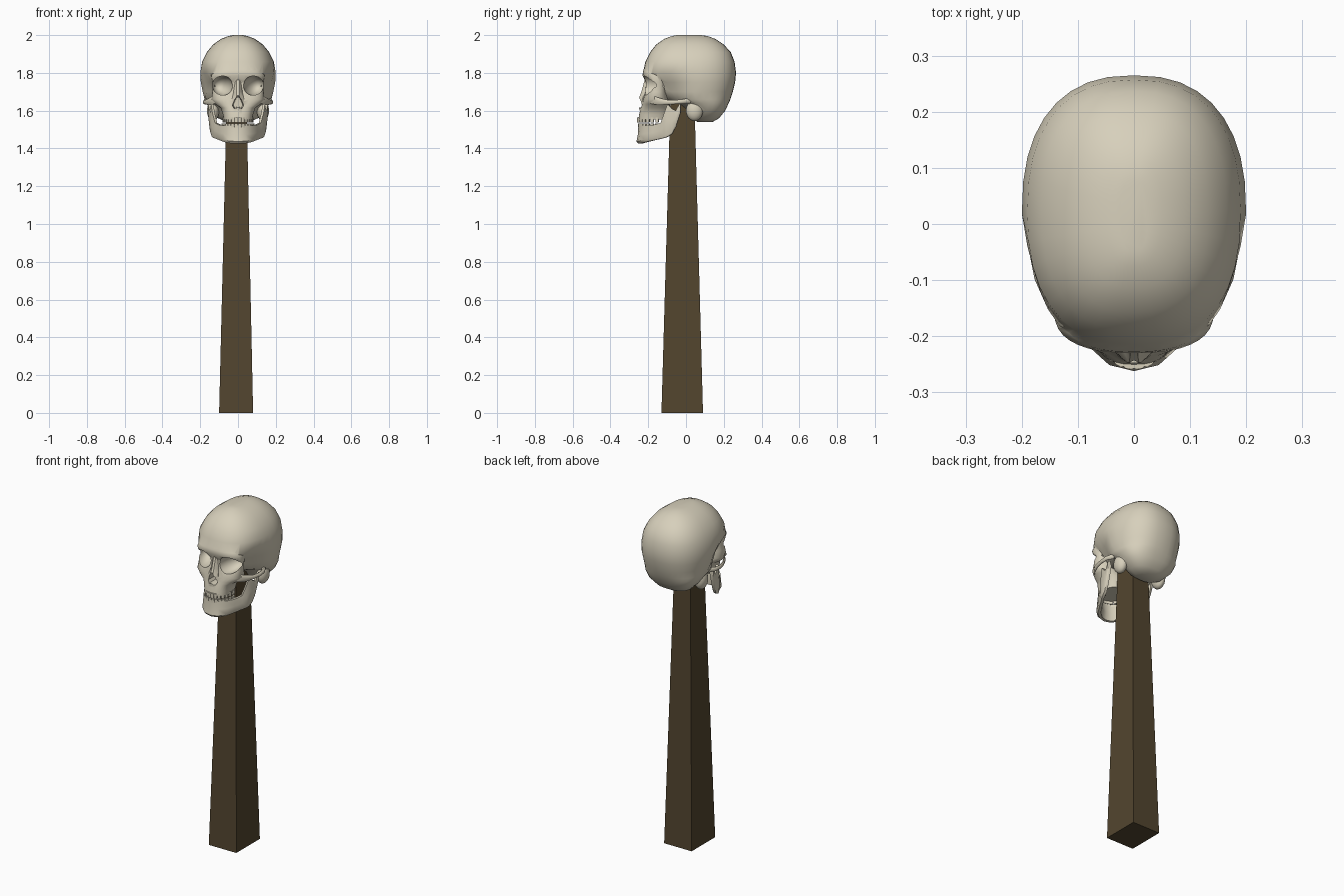
import bpy, bmesh, math
from mathutils import Vector

if "Cube" in bpy.data.objects:
    bpy.data.objects.remove(bpy.data.objects["Cube"])


def material(name, rgb):
    m = bpy.data.materials.new(name)
    m.diffuse_color = (*rgb, 1)
    m.use_nodes = True
    m.node_tree.nodes["Principled BSDF"].inputs["Base Color"].default_value = m.diffuse_color
    return m


BONE = material("bone", (0.68, 0.63, 0.50))
WOOD = material("dark_wood", (0.085, 0.060, 0.028))


def make(name, verts, faces, mat):
    me = bpy.data.meshes.new(name)
    me.from_pydata([tuple(v) for v in verts], [], faces)
    bm = bmesh.new()
    bm.from_mesh(me)
    bmesh.ops.recalc_face_normals(bm, faces=bm.faces)
    bm.to_mesh(me)
    bm.free()
    me.materials.append(mat)
    ob = bpy.data.objects.new(name, me)
    bpy.context.collection.objects.link(ob)
    return ob


def loft(name, rings, mat, closed=False):
    n = len(rings[0])
    verts = [p for r in rings for p in r]
    faces = [(i * n + j, i * n + (j + 1) % n, (i + 1) * n + (j + 1) % n, (i + 1) * n + j)
             for i in range(len(rings) - 1) for j in range(n)]
    faces += [tuple(range(n)), tuple(range(len(verts) - n, len(verts)))]
    return make(name, verts, faces, mat)


def ellipse_ring(z, yf, yb, w, power, n=36):
    mid, half, e = (yf + yb) / 2, (yb - yf) / 2, 2 / power
    out = []
    for k in range(n):
        c, s = math.cos(2 * math.pi * k / n), math.sin(2 * math.pi * k / n)
        out.append(Vector((w * math.copysign(abs(c) ** e, c),
                           mid + half * math.copysign(abs(s) ** e, s), z)))
    return out


def ball(name, loc, size, rot=(0, 0, 0)):
    bpy.ops.mesh.primitive_uv_sphere_add(segments=20, ring_count=12, radius=1,
                                         location=loc, rotation=rot)
    ob = bpy.context.object
    ob.name, ob.scale = name, size
    ob.data.materials.append(BONE)
    return ob


def activate(ob):
    bpy.ops.object.select_all(action='DESELECT')
    ob.select_set(True)
    bpy.context.view_layer.objects.active = ob


def boolean(ob, other, op):
    activate(ob)
    m = ob.modifiers.new(op, 'BOOLEAN')
    m.object, m.operation, m.solver = other, op, 'EXACT'
    bpy.ops.object.modifier_apply(modifier=m.name)
    bpy.data.objects.remove(other)


def smooth(ob, angle=40):
    activate(ob)
    bpy.ops.object.shade_smooth_by_angle(angle=math.radians(angle))


# Tapered square post
loft("post", [[(x0, y0, z), (x1, y0, z), (x1, y1, z), (x0, y1, z)] for z, x0, x1, y0, y1 in
              [(0, -.10, .08, -.13, .09), (1.64, -.06, .045, -.083, .045)]], WOOD)

# Cranium: height, front, back, half width
levels = [(1.54, .06, .14, .06), (1.56, .035, .175, .105), (1.60, .01, .208, .145),
          (1.64, -.04, .226, .168), (1.66, -.12, .235, .177), (1.70, -.17, .248, .187),
          (1.75, -.20, .26, .197), (1.80, -.228, .265, .20), (1.86, -.215, .257, .19),
          (1.91, -.19, .237, .165), (1.95, -.158, .20, .132), (1.98, -.115, .155, .09),
          (1.995, -.075, .115, .05), (2.0, -.05, .08, .025)]
rings = [ellipse_ring(*lv, 2.4) for lv in levels]
for r in rings:                      # hollow temples behind the eye sockets
    for p in r:
        a = max(0, 1 - abs(p.z - 1.69) / .13)
        b = max(0, 1 - abs(p.y + .10) / .12)
        p.x *= 1 - .27 * min(1, a * 1.4) * min(1, b * 1.3)
skull = loft("skull", rings, BONE)

# Face: upper jaw, cheeks and brow
face_levels = [(1.553, -.252, -.09, .075), (1.58, -.248, -.085, .08), (1.615, -.24, -.08, .092),
               (1.635, -.232, -.085, .122), (1.66, -.228, -.09, .14), (1.70, -.215, -.095, .136),
               (1.75, -.212, -.09, .136), (1.785, -.23, -.08, .142), (1.81, -.228, -.07, .13),
               (1.835, -.215, -.06, .11)]
boolean(skull, loft("face", [ellipse_ring(*lv, 2.5) for lv in face_levels], BONE), 'UNION')

# Nasal bridge
boolean(skull, loft("nasal_bridge", [[(-w, -.15, z), (-w, y + .02, z), (-w * .3, y, z),
                                      (w * .3, y, z), (w, y + .02, z), (w, -.15, z)]
                                     for z, y, w in [(1.60, -.247, .04), (1.665, -.25, .031),
                                                     (1.70, -.236, .023), (1.77, -.217, .022)]],
                    BONE), 'UNION')

# Ear-side bumps at the skull base
for s in (-1, 1):
    boolean(skull, ball("mastoid", (s * .132, .045, 1.60), (.032, .045, .055)), 'UNION')

# Eye sockets and nose opening
for s in (-1, 1):
    boolean(skull, ball("socket_cutter", (s * .082, -.20, 1.733), (.049, .095, .052),
                        (0, s * .25, s * -.3)), 'DIFFERENCE')
nose = [(0, 1.685), (.018, 1.66), (.032, 1.627), (.022, 1.61), (0, 1.616),
        (-.022, 1.61), (-.032, 1.627), (-.018, 1.66)]
boolean(skull, loft("nose_cutter", [[(x * k, y, 1.64 + (z - 1.64) * k) for x, z in nose]
                                    for y, k in [(-.30, 1.05), (-.15, .8)]], BONE), 'DIFFERENCE')
smooth(skull, 42)

# Cheek arches
for s in (-1, 1):
    path = [(.118, -.19, 1.662, .024), (.148, -.15, 1.65, .02), (.168, -.105, 1.645, .013),
            (.177, -.06, 1.645, .011), (.176, -.02, 1.648, .012), (.155, .02, 1.652, .016)]
    arch = [[(s * (x + .009 * math.cos(t)), y + .006 * math.cos(t), z + h * math.sin(t))
             for t in [k * math.pi / 4 for k in range(8)]] for x, y, z, h in path]
    smooth(loft("cheek_arch", arch, BONE), 50)

# Lower jaw: x, y, top, bottom of each upright section
jaw = [(0, -.252, 1.522, 1.425), (.04, -.243, 1.522, 1.427), (.075, -.215, 1.522, 1.434),
       (.10, -.175, 1.524, 1.443), (.122, -.135, 1.535, 1.452), (.136, -.115, 1.59, 1.457),
       (.143, -.098, 1.635, 1.463), (.148, -.075, 1.61, 1.478), (.153, -.055, 1.60, 1.515),
       (.157, -.03, 1.645, 1.59)]
jaw = [(-x, y, a, b) for x, y, a, b in jaw[:0:-1]] + jaw
sections = []
for i, (x, y, top, bot) in enumerate(jaw):
    a, b = jaw[max(0, i - 1)], jaw[min(len(jaw) - 1, i + 1)]
    n = Vector((b[1] - a[1], a[0] - b[0], 0)).normalized()
    front = max(0, (-y - .15) / .1)
    p = Vector((x, y, 0))
    outline = [(0, top), (.003, (top + bot) / 2), (.010 * front, bot + .012),
               (.003 * front - .004, bot), (-.018, bot), (-.022, (top + bot) / 2), (-.014, top)]
    sections.append([p + n * d + Vector((0, 0, z)) for d, z in outline])
smooth(loft("lower_jaw", sections, BONE), 45)


# Teeth along both dental arches
def teeth(name, z0, z1, w, yf, depth):
    count = 14
    for k in range(count):
        t = math.pi * (k + .5) / count
        x, y = -w * math.cos(t), yf + depth * (1 - math.sin(t) ** .9)
        u = Vector((w * math.sin(t), -depth * math.cos(t), 0)).normalized()
        v = Vector((-u.y, u.x, 0))
        c = Vector((x, y, 0))
        half = .0095
        tooth = []
        for z, k2 in [(z0, .85), (z1, 1)]:
            tooth.append([c + u * (half * i * k2) + v * (.007 * j) + Vector((0, 0, z))
                          for i, j in [(-1, -.6), (-.5, -1), (.5, -1), (1, -.6), (1, 1), (-1, 1)]])
        smooth(loft(name, tooth, BONE), 45)


teeth("upper_tooth", 1.537, 1.565, .076, -.252, .115)
teeth("lower_tooth", 1.532, 1.51, .080, -.246, .105)
